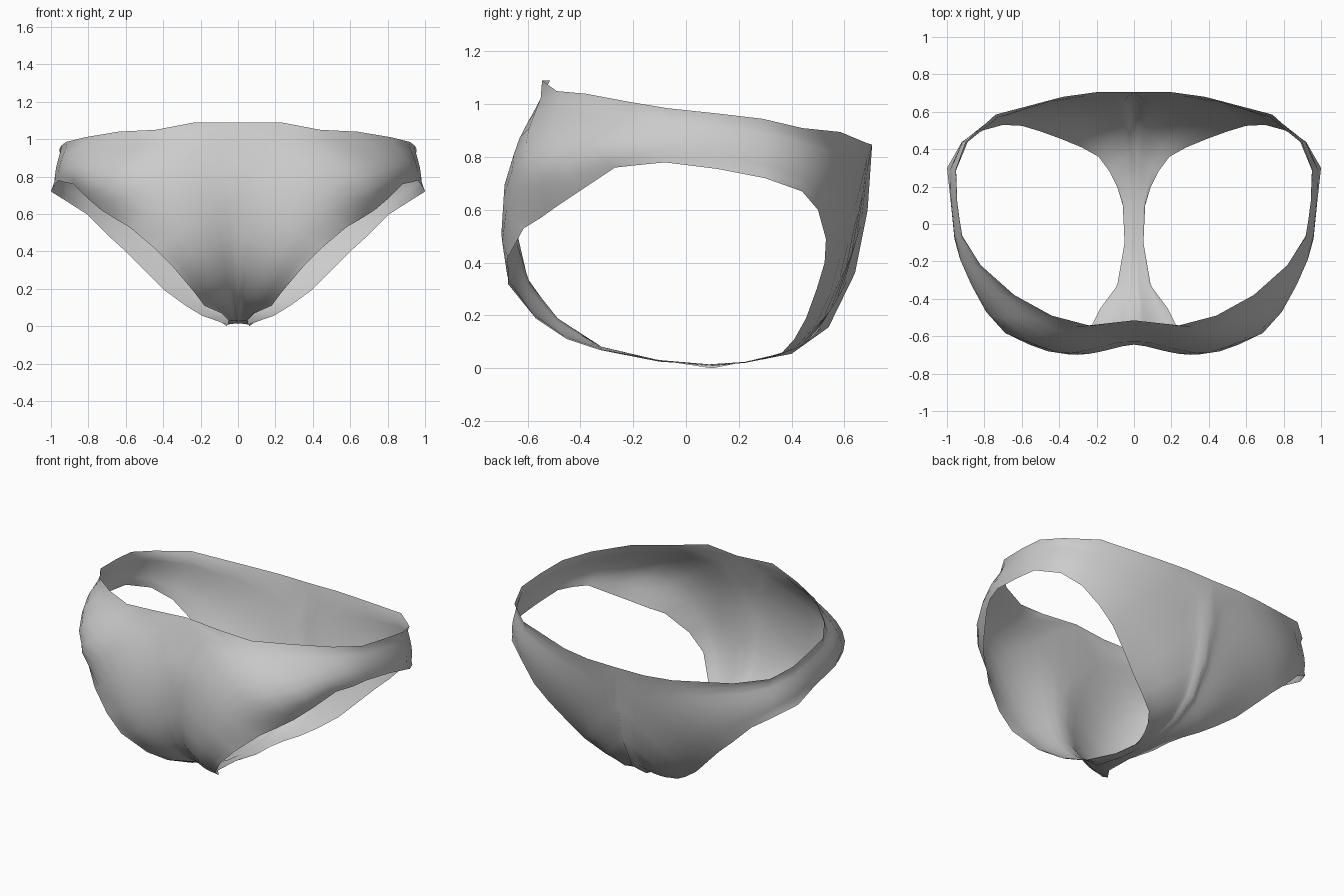
import bpy
from mathutils import Vector

SEGMENTS = 8

# Inner rail: up the front centre seam, around the waist, down the back seam
waist_rail = [
    (0, .1, .012), (0, -.1, .025), (0, -.33, .07), (0, -.5, .2), (0, -.6, .34),
    (0, -.637, .5), (0, -.645, .68), (0, -.63, .87), (0, -.515, 1.09),
    (.23, -.545, 1.09), (.44, -.49, 1.05), (.64, -.38, 1.04), (.82, -.22, 1.01),
    (.92, -.07, .985), (.945, .12, .965), (.955, .29, .945), (.9, .44, .91),
    (.74, .585, .895), (.38, .68, .855), (.2, .705, .847), (0, .705, .845),
    (0, .688, .6), (0, .64, .36), (0, .54, .155), (0, .4, .055), (0, .22, .02)]

# Outer rail: the leg opening, matched rung by rung
leg_rail = [
    (.06, .1, 0), (.05, -.1, .03), (.09, -.33, .07), (.18, -.45, .11), (.24, -.57, .19),
    (.35, -.675, .32), (.45, -.675, .42), (.58, -.615, .53), (.65, -.55, .57),
    (.73, -.48, .62), (.80, -.39, .68), (.88, -.27, .76), (.93, -.18, .77),
    (.96, -.08, .78), (.98, .12, .755), (1, .3, .72), (.92, .44, .67),
    (.81, .5, .6), (.7, .53, .49), (.6, .525, .4), (.5, .495, .3),
    (.39, .455, .19), (.28, .41, .11), (.19, .36, .055), (.13, .28, .035), (.09, .2, .02)]

# Outward bulge of the cloth, strongest a little nearer the leg
bulge = [0, 0, 0, .02, .03, .035, .045, .085, .15, .16, .125, .07, .035,
         .015, .01, .01, .02, .025, .03, .04, .055, .05, .04, .025, .005, 0]

# Loft curved rungs between the two rails
verts, faces = [], []
centre = Vector((0, 0, .7))
for a, b, h in zip(waist_rail, leg_rail, bulge):
    a, b = Vector(a), Vector(b)
    out = (a + b) / 2 - centre
    out.z = min(out.z, 0)
    out.normalize()
    for j in range(SEGMENTS + 1):
        t = j / SEGMENTS
        verts.append(a.lerp(b, t) + out * h * 5.38 * t ** 1.5 * (1 - t))
n, row = len(waist_rail), SEGMENTS + 1
for i in range(n):
    k = (i + 1) % n
    for j in range(SEGMENTS):
        faces.append((i * row + j, i * row + j + 1, k * row + j + 1, k * row + j))

mesh = bpy.data.meshes.new("briefs")
mesh.from_pydata(verts, [], faces)
briefs = bpy.data.objects.new("briefs", mesh)
bpy.context.collection.objects.link(briefs)

# Relax the inner cloth a little while the hems and seam stay fixed
group = briefs.vertex_groups.new(name="cloth")
group.add([i for i in range(len(verts)) if 0 < i % row < SEGMENTS], 1, 'REPLACE')
relax = briefs.modifiers.new("relax", 'SMOOTH')
relax.vertex_group = "cloth"
relax.factor, relax.iterations = .5, 3

# Mirror the other half, welded along the centre seam
mirror = briefs.modifiers.new("mirror", 'MIRROR')
mirror.use_clip = True
mirror.merge_threshold = .001
mesh.polygons.foreach_set("use_smooth", [True] * len(mesh.polygons))
